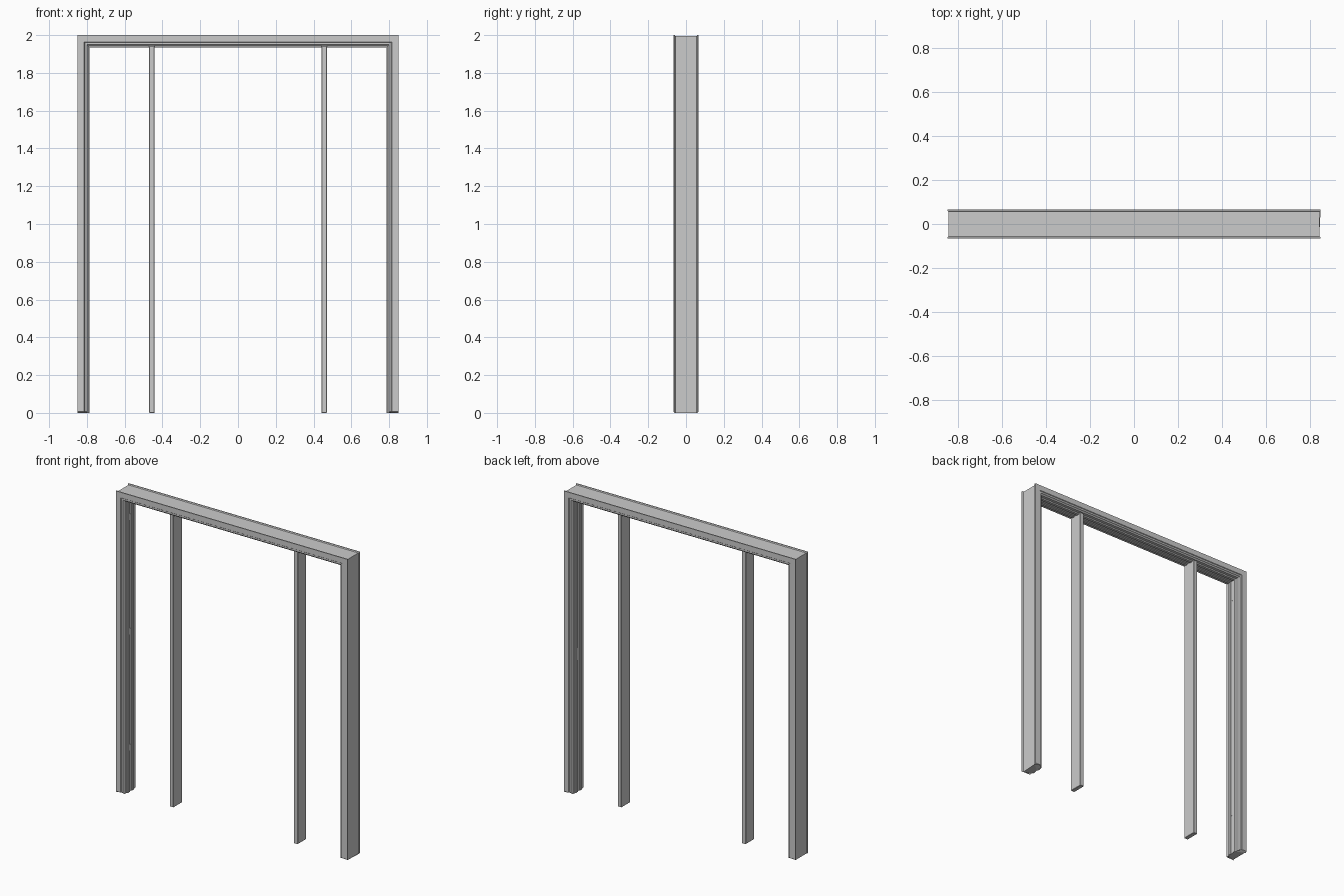
import bpy, bmesh

if "Cube" in bpy.data.objects:
    bpy.data.objects.remove(bpy.data.objects["Cube"])

# Half cross-section of the frame: (distance inward from outer edge, depth from centre)
HALF = [(0.006, 0.056), (0.0, 0.060), (0.0, 0.067), (0.036, 0.067), (0.039, 0.063),
        (0.050, 0.063), (0.053, 0.057), (0.058, 0.054), (0.058, 0.034), (0.065, 0.031),
        (0.065, 0.012), (0.060, 0.010)]
PROFILE = HALF + [(u, -v) for u, v in reversed(HALF)]


def add_mesh(name, bm):
    bmesh.ops.recalc_face_normals(bm, faces=bm.faces)
    me = bpy.data.meshes.new(name)
    bm.to_mesh(me)
    bm.free()
    ob = bpy.data.objects.new(name, me)
    bpy.context.collection.objects.link(ob)
    return ob


def add_box(name, x, y, z):
    bm = bmesh.new()
    bmesh.ops.create_cube(bm, size=1)
    for v in bm.verts:
        for i, (lo, hi) in enumerate((x, y, z)):
            v.co[i] = lo if v.co[i] < 0 else hi
    return add_mesh(name, bm)


# Outer frame: moulded profile swept up, across and down with mitred corners
bm = bmesh.new()
rings = []
for side, top in ((-1, False), (-1, True), (1, True), (1, False)):
    ring = []
    for u, v in PROFILE:
        foot = 0.008 if abs(v) > 0.061 else 0.0
        ring.append(bm.verts.new((side * (0.85 - u), v, 2 - u if top else foot)))
    rings.append(ring)
n = len(PROFILE)
for a, b in zip(rings, rings[1:]):
    for i in range(n):
        j = (i + 1) % n
        bm.faces.new((a[i], a[j], b[j], b[i]))
caps = [bm.faces.new(rings[0]), bm.faces.new(rings[-1])]
bmesh.ops.triangulate(bm, faces=caps)
add_mesh("door_frame", bm)

# Two inner posts
for side, label in ((-1, "left"), (1, "right")):
    cx = side * 0.456
    post = add_box(label + "_post", (cx - 0.014, cx + 0.014), (-0.046, 0.046), (0, 1.943))
    bev = post.modifiers.new("edges", 'BEVEL')
    bev.width = 0.002
    bev.segments = 1

# Hinge plates on the left jamb and strike plate on the right jamb
for i, z in enumerate((0.29, 1.06, 1.82)):
    add_box(f"hinge_plate_{i + 1}", (-0.792, -0.789), (-0.007, 0.007), (z - 0.02, z + 0.02))
add_box("strike_plate", (0.789, 0.792), (-0.007, 0.007), (0.87, 0.95))
